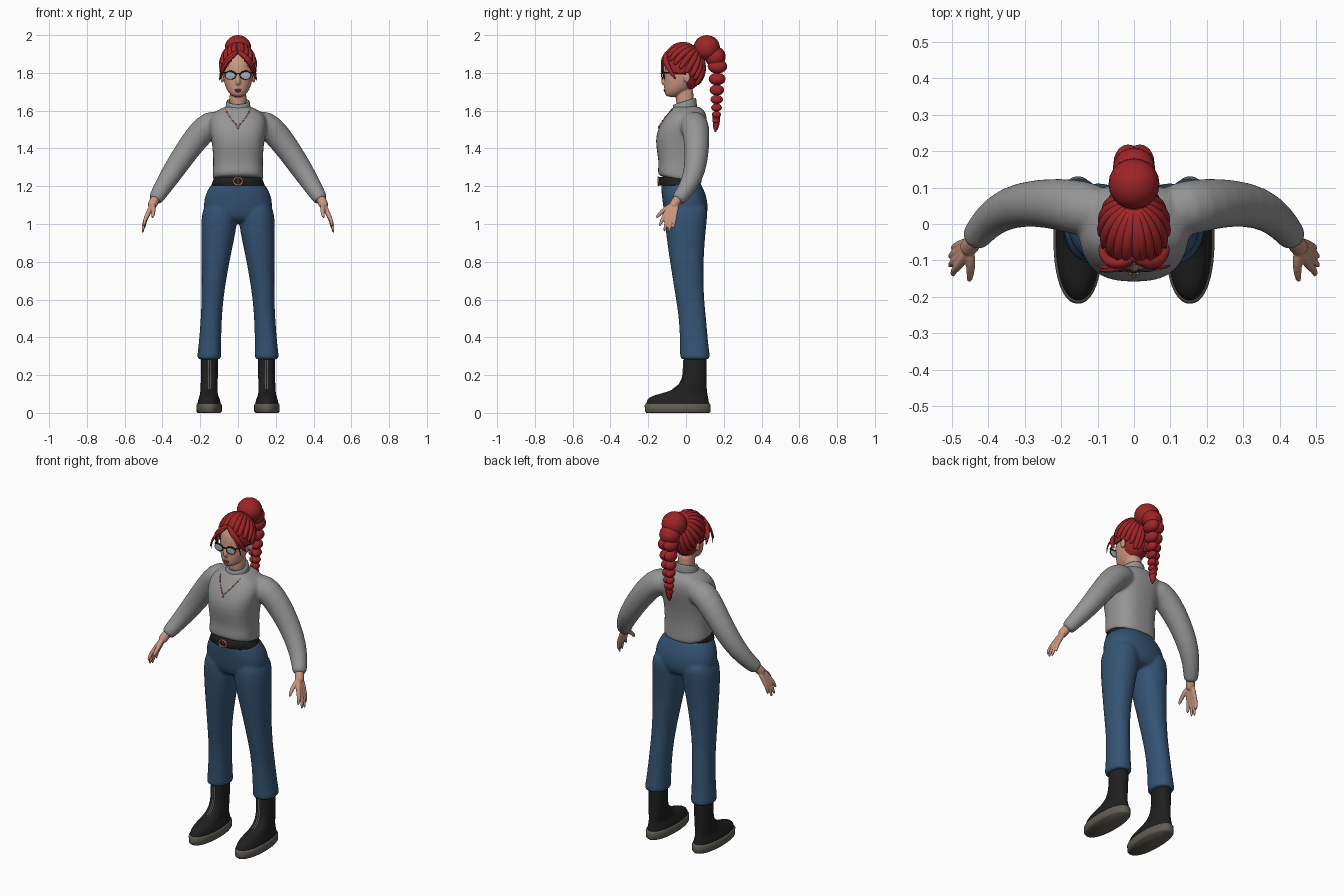
import bpy, bmesh, math
from math import sin, cos, pi, radians
from mathutils import Vector, Matrix
from mathutils.bvhtree import BVHTree

old = bpy.data.objects.get("Cube")
if old:
    bpy.data.objects.remove(old, do_unlink=True)


def material(name, *rgb):
    m = bpy.data.materials.new(name)
    m.use_nodes = True
    m.diffuse_color = (*rgb, 1)
    m.node_tree.nodes["Principled BSDF"].inputs["Base Color"].default_value = (*rgb, 1)
    return m


RED = material("red hair", .34, .018, .02)
SKIN = material("skin", .6, .31, .22)
GREY = material("grey knit", .3, .3, .3)
DENIM = material("blue denim", .035, .088, .175)
BLACK = material("black leather", .014, .014, .014)
SOLE = material("taupe rubber", .12, .11, .09)
COPPER = material("copper", .55, .2, .12)
GLASS = material("pale lens", .36, .43, .48)
LIPS = material("dark lips", .3, .06, .06)
STEEL = material("steel zip", .4, .4, .4)


def skin_rings(bm, rings):
    loops = [[bm.verts.new(p) for p in r] for r in rings]
    n = len(loops[0])
    for a, b in zip(loops, loops[1:]):
        for i in range(n):
            j = (i + 1) % n
            bm.faces.new((a[i], a[j], b[j], b[i]))
    bm.faces.new(loops[0][::-1])
    bm.faces.new(loops[-1])


def stack(bm, rows, s=1, power=2.3, n=28):
    """Level sections: height, x range, y range, optional tilt."""
    rings = []
    for z, x0, x1, y0, y1, *tilt in rows:
        ring = []
        for i in range(n):
            c, d = cos(2 * pi * i / n), sin(2 * pi * i / n)
            ex, ey = (math.copysign(abs(k) ** (2 / power), k) for k in (c, d))
            y = (y0 + y1) / 2 + ey * (y1 - y0) / 2
            ring.append((s * ((x0 + x1) / 2 + ex * (x1 - x0) / 2), y,
                         z + (tilt[0] * y if tilt else 0)))
        rings.append(ring)
    skin_rings(bm, rings)


def sym(rows):
    return [(z, -w, w, *rest) for z, w, *rest in rows]


def limb(bm, rows, s=1, n=12):
    """Round sections along a path: x, y, z, radius."""
    pts = [Vector((s * r[0], r[1], r[2])) for r in rows]
    u, rings = None, []
    for i, p in enumerate(pts):
        t = (pts[min(i + 1, len(pts) - 1)] - pts[max(i - 1, 0)]).normalized()
        if u is None:
            u = t.orthogonal()
        u = (u - t * u.dot(t)).normalized()
        v, r = t.cross(u), rows[i][3]
        rings.append([p + (u * cos(2 * pi * k / n) + v * sin(2 * pi * k / n)) * r
                      for k in range(n)])
    skin_rings(bm, rings)


def blob(bm, centre, size, rot=0):
    turn = Matrix.Rotation(rot, 4, 'Y')
    bmesh.ops.create_uvsphere(bm, u_segments=20, v_segments=14, radius=1,
                              matrix=Matrix.Translation(centre) @ turn @ Matrix.Diagonal((*size, 1)))


def finish(name, bm, mat, sub=0, voxel=0, relax=0):
    bmesh.ops.recalc_face_normals(bm, faces=bm.faces[:])
    me = bpy.data.meshes.new(name)
    bm.to_mesh(me)
    bm.free()
    me.materials.append(mat)
    me.shade_smooth()
    me.set_sharp_from_angle(angle=radians(60))
    ob = bpy.data.objects.new(name, me)
    bpy.context.collection.objects.link(ob)
    if sub:
        m = ob.modifiers.new("round", 'SUBSURF')
        m.levels = m.render_levels = sub
    if voxel:
        m = ob.modifiers.new("merge", 'REMESH')
        m.mode, m.voxel_size, m.use_smooth_shade = 'VOXEL', voxel, True
    if relax:
        m = ob.modifiers.new("relax", 'SMOOTH')
        m.factor, m.iterations = .5, relax
    return ob


def front_of(ob):
    bpy.context.view_layer.update()
    tree = BVHTree.FromObject(ob, bpy.context.evaluated_depsgraph_get())

    def hit(x, z):
        p = tree.ray_cast(Vector((x, -1, z)), Vector((0, 1, 0)))[0]
        return p.y if p else -.1
    return hit


# Sweater: torso and both sleeves merged
bm = bmesh.new()
stack(bm, sym([(1.22, .132, -.143, .083, -.22), (1.235, .135, -.148, .085, -.2),
               (1.27, .135, -.15, .083, -.12), (1.33, .13, -.143, .08), (1.42, .137, -.162, .09),
               (1.48, .148, -.158, .105), (1.54, .157, -.13, .114), (1.585, .14, -.097, .108),
               (1.615, .085, -.075, .085), (1.625, .06, -.06, .06)]), power=2.6)
for s in (1, -1):
    limb(bm, [(.07, .03, 1.53, .07), (.15, .045, 1.53, .077), (.205, .055, 1.475, .072),
              (.27, .058, 1.39, .065), (.34, .048, 1.285, .059), (.395, .014, 1.2, .049),
              (.43, -.03, 1.143, .041), (.443, -.047, 1.122, .038)], s, 20)
sweater = finish("sweater", bm, GREY, 1, .008, 8)

# Folded turtleneck
bm = bmesh.new()
stack(bm, sym([(1.595, .074, -.076, .066, .2), (1.615, .066, -.072, .057, .25),
               (1.65, .064, -.07, .055, .3), (1.656, .058, -.064, .05, .3),
               (1.64, .048, -.052, .04, .3)]), power=2)
finish("turtleneck", bm, GREY, 1)

# Trousers: hips and both legs merged
bm = bmesh.new()
stack(bm, sym([(1.0, .1, -.08, .08), (1.04, .17, -.112, .112), (1.1, .187, -.122, .118),
               (1.16, .172, -.13, .105), (1.2, .15, -.132, .086), (1.23, .122, -.128, .068),
               (1.24, .12, -.125, .066)]))
for s in (1, -1):
    stack(bm, [(.28, .088, .217, -.032, .128), (.295, .088, .217, -.032, .128),
               (.36, .09, .208, -.031, .118), (.5, .086, .197, -.037, .107),
               (.6, .078, .193, -.053, .095), (.75, .056, .192, -.077, .091),
               (.9, .024, .195, -.1, .098), (1.0, .004, .196, -.112, .109),
               (1.07, .005, .19, -.115, .116), (1.12, .03, .165, -.1, .1)], s, 2.2)
finish("trousers", bm, DENIM, 1, .008, 5)

# Belt and buckle
bm = bmesh.new()
stack(bm, sym([(1.203, .138, -.139, .075), (1.206, .141, -.142, .076),
               (1.247, .126, -.14, .07), (1.25, .123, -.137, .068)]))
finish("belt", bm, BLACK)
bm = bmesh.new()
limb(bm, [(.024 * cos(a), -.146, 1.227 + .02 * sin(a), .005)
          for a in (i * pi / 12 for i in range(25))], n=8)
blob(bm, (0, -.146, 1.227), (.004, .004, .018))
finish("belt_buckle", bm, COPPER)

# Boots with soles and front zips
for s, side in ((1, "left"), (-1, "right")):
    bm = bmesh.new()
    stack(bm, [(.03, .092, .214, -.205, .122), (.045, .09, .216, -.212, .124),
               (.07, .095, .211, -.208, .12), (.092, .105, .203, -.18, .116),
               (.11, .108, .2, -.1, .112), (.135, .108, .198, -.045, .11),
               (.18, .107, .197, -.015, .108), (.25, .105, .196, -.014, .11),
               (.32, .105, .196, -.014, .11)], s, 2.2)
    boot = finish(side + "_boot", bm, BLACK, 2)
    bm = bmesh.new()
    stack(bm, [(0, .092, .214, -.21, .125), (.008, .086, .221, -.217, .131),
               (.042, .086, .221, -.219, .131), (.05, .091, .215, -.212, .125)], s, 2.2, 40)
    finish(side + "_sole", bm, SOLE)
    surface = front_of(boot)
    bm = bmesh.new()
    for dx in (-.005, .005):
        limb(bm, [(s * .151 + dx, surface(s * .151 + dx, z) - .001, z, .0025)
                  for z in (.125, .15, .18, .21, .24, .28)], n=6)
    finish(side + "_boot_zip", bm, STEEL)

# Hands: palm, four fingers and thumb
TIPS = [(.498, -.143, .985), (.506, -.117, .955), (.506, -.092, .948), (.496, -.068, .972)]
for s, side in ((1, "left"), (-1, "right")):
    bm = bmesh.new()
    limb(bm, [(.432, -.035, 1.145, .027), (.447, -.055, 1.115, .026),
              (.462, -.075, 1.085, .027)], s)
    for i, tip in enumerate(TIPS):
        k = Vector((.478, -.112 + .018 * i, 1.05))
        mid = k.lerp(Vector(tip), .5) + Vector((.008, 0, 0))
        limb(bm, [(.452, -.07 + .008 * i, 1.11, .014), (*k, .0135), (*mid, .01), (*tip, .007)], s)
    limb(bm, [(.45, -.07, 1.105, .014), (.448, -.11, 1.08, .014),
              (.449, -.138, 1.055, .011), (.453, -.16, 1.03, .007)], s)
    finish(side + "_hand", bm, SKIN, 1, .004, 3)

# Head with neck, nose and ears
bm = bmesh.new()
stack(bm, sym([(1.672, .022, -.1, -.05), (1.685, .043, -.113, -.02), (1.715, .064, -.117, .03),
               (1.76, .077, -.115, .062), (1.8, .081, -.114, .075), (1.85, .08, -.112, .08),
               (1.9, .064, -.085, .065), (1.925, .04, -.05, .04)]), power=2.1)
stack(bm, sym([(1.6, .046, -.05, .045), (1.66, .044, -.055, .04), (1.74, .046, -.05, .04)]))
limb(bm, [(0, -.106, 1.8, .009), (0, -.117, 1.77, .011), (0, -.125, 1.748, .013),
          (0, -.11, 1.738, .012)])
for s in (1, -1):
    blob(bm, (s * .084, .005, 1.775), (.009, .018, .028))
head = finish("head", bm, SKIN, 1, .005, 4)
face = front_of(head)
bm = bmesh.new()
for z, w in ((1.71, .018), (1.702, .015)):
    blob(bm, (0, face(0, z) + .002, z), (w, .006, .005))
finish("lips", bm, LIPS)

# Glasses
lenses, bm = bmesh.new(), bmesh.new()
for s in (1, -1):
    blob(lenses, (s * .04, -.127, 1.786), (.027, .003, .02))
    loop = [i * pi / 12 for i in range(25)]
    limb(bm, [(.04 + .029 * cos(a), -.127 + .008 * max(0, cos(a)), 1.787 + .021 * sin(a),
               .0025 + .002 * max(0, sin(a))) for a in loop], s, 8)
    limb(bm, [(.066, -.122, 1.802, .004), (.085, -.08, 1.8, .003), (.09, 0, 1.795, .003)], s, 8)
limb(bm, [(-.014, -.128, 1.794, .003), (0, -.132, 1.797, .003), (.014, -.128, 1.794, .003)], n=8)
finish("glasses_frame", bm, BLACK)
finish("glasses_lenses", lenses, GLASS)

# Hair cap, open over the face
CENTRE, SIZE = Vector((0, -.015, 1.825)), Vector((.09, .108, .125))
bm = bmesh.new()
bmesh.ops.create_uvsphere(bm, u_segments=64, v_segments=48, radius=1)
bmesh.ops.delete(bm, geom=[v for v in bm.verts if (v.co.y < .1 and v.co.z < -.3) or
                           (v.co.y < -.1 and abs(v.co.x) < .6 - v.co.z)], context='VERTS')
for v in bm.verts:
    v.co = CENTRE + v.co * SIZE
finish("hair_cap", bm, RED)

# Locks swept from the hairline to the knot
bm = bmesh.new()
KNOT = Vector((0, .62, .78))
for i in range(-10, 11):
    a = radians(16 * i + 8 * (i == 0))
    back = abs(a) / pi
    start = Vector((sin(a), -cos(a), .85 - 2.0 * back if back < .75 else -1.0)).normalized()
    rows = []
    for k in range(8):
        d = start.lerp(KNOT, k / 7).normalized()
        rows.append((*(CENTRE + d * SIZE), .006 + .012 * sin(pi * (k + .7) / 8.4)))
    limb(bm, rows, n=10)
for s in (1, -1):
    limb(bm, [(-.005, -.09, 1.915, .012), (.035, -.112, 1.893, .015), (.068, -.108, 1.853, .016),
              (.088, -.08, 1.805, .012), (.093, -.055, 1.765, .004)], s)
    limb(bm, [(.01, -.108, 1.9, .005), (.06, -.122, 1.862, .006),
              (.092, -.118, 1.81, .005), (.1, -.112, 1.755, .002)], s, 8)
limb(bm, [(0, -.105, 1.905, .007), (-.045, -.126, 1.875, .009),
          (-.08, -.126, 1.83, .007), (-.097, -.13, 1.77, .002)])
finish("hair_locks", bm, RED, 1)

# High bun and hanging braid
bm = bmesh.new()
blob(bm, (0, .11, 1.932), (.07, .07, .068))
blob(bm, (0, .055, 1.9), (.045, .04, .05))
blob(bm, (0, .155, 1.885), (.058, .055, .055))
z, r = 1.835, .052
while z > 1.53:
    for s in (1, -1):
        blob(bm, (s * r * .3, .16 + .1 * (r - .02) * 2, z), (r * .8, r, r * .72), s * .45)
    z -= r * 1.3
    r *= .86
limb(bm, [(0, .16, 1.57, .02), (0, .16, 1.53, .018), (0, .157, 1.505, .013), (0, .155, 1.487, .003)])
finish("bun_and_braid", bm, RED)

# Beaded necklace laid on the sweater
chest = front_of(sweater)
bm = bmesh.new()
for s in (1, -1):
    path = [(.064 * (1 - k / 12), 1.605 - .09 * (k / 12) ** .8) for k in range(13)]
    limb(bm, [(x, chest(s * x, h) - .002, h, .0018) for x, h in path], s, 6)
    for x, h in path[1::3]:
        blob(bm, (s * x, chest(s * x, h) - .003, h), (.004, .004, .004))
blob(bm, (0, chest(0, 1.512) - .003, 1.512), (.006, .004, .009))
finish("necklace", bm, COPPER)
